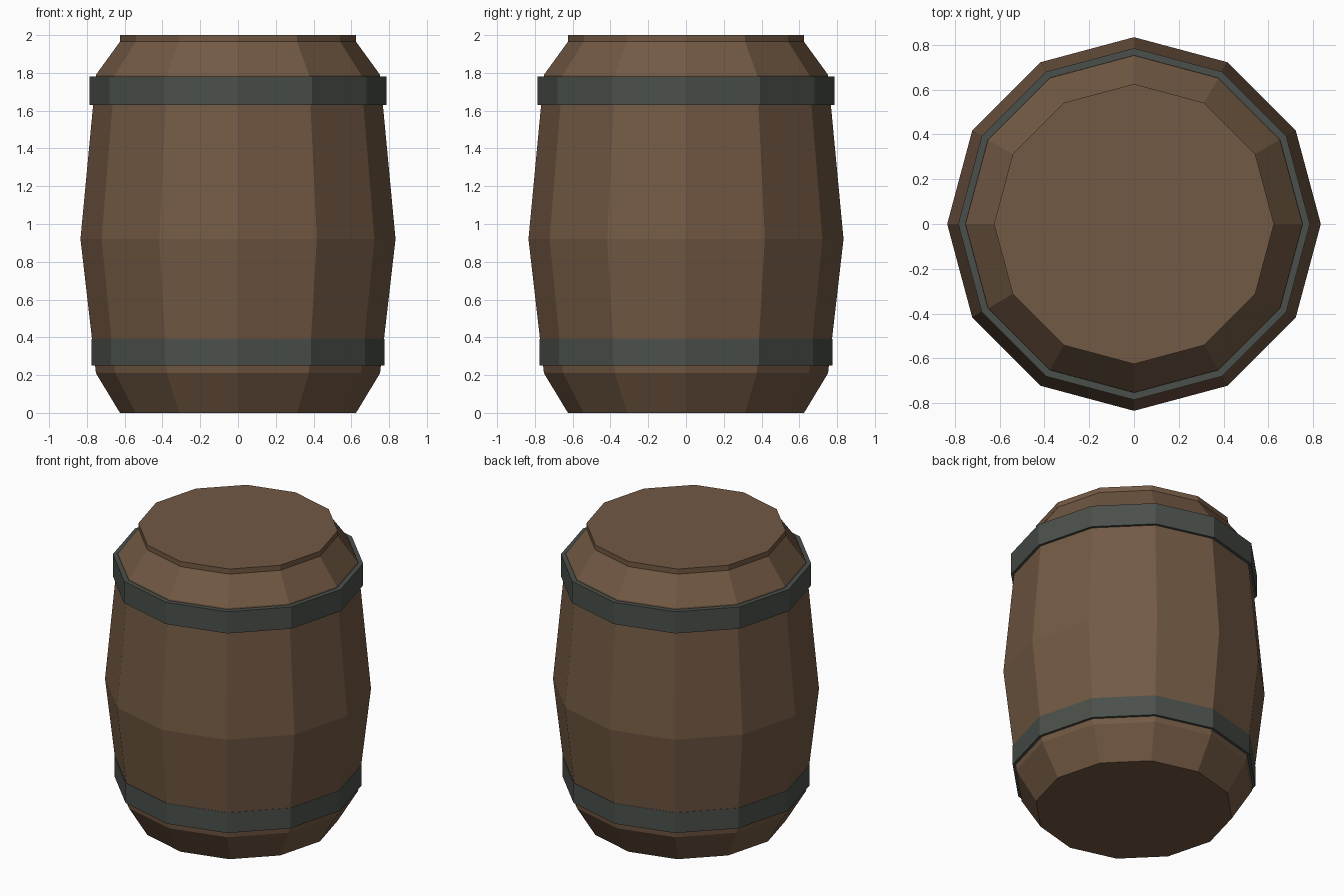
import bpy, bmesh
from math import cos, sin, tau

SIDES = 12

cube = bpy.data.objects.get("Cube")
if cube:
    bpy.data.objects.remove(cube, do_unlink=True)


def make_material(name, color):
    mat = bpy.data.materials.new(name)
    mat.use_nodes = True
    mat.diffuse_color = (*color, 1)
    bsdf = mat.node_tree.nodes["Principled BSDF"]
    bsdf.inputs["Base Color"].default_value = (*color, 1)
    bsdf.inputs["Roughness"].default_value = 0.9
    return mat


def lathe(name, profile, mat, closed=False):
    """Turn a (radius, height) profile into a faceted solid; open profiles get end caps."""
    bm = bmesh.new()
    rings = [[bm.verts.new((r * cos(tau * i / SIDES), r * sin(tau * i / SIDES), z))
              for i in range(SIDES)] for r, z in profile]
    pairs = list(zip(rings, rings[1:]))
    if closed:
        pairs.append((rings[-1], rings[0]))
    else:
        bm.faces.new(rings[0])
        bm.faces.new(rings[-1])
    for low, high in pairs:
        for i in range(SIDES):
            j = (i + 1) % SIDES
            bm.faces.new((low[i], low[j], high[j], high[i]))
    bmesh.ops.recalc_face_normals(bm, faces=bm.faces)
    mesh = bpy.data.meshes.new(name)
    bm.to_mesh(mesh)
    bm.free()
    mesh.materials.append(mat)
    obj = bpy.data.objects.new(name, mesh)
    bpy.context.collection.objects.link(obj)
    return obj


def hoop(name, outer, inner, bottom, top):
    """Flat metal band with an open centre."""
    lathe(name, [(outer, bottom), (outer, top), (inner, top), (inner, bottom)],
          iron, closed=True)


wood = make_material("brown wood", (0.17, 0.1, 0.057))
iron = make_material("dark iron", (0.07, 0.08, 0.07))

# Bulging wooden body with sloped shoulders and a short upright lid rim
lathe("barrel_body", [(0.625, 0), (0.752, 0.21), (0.834, 0.92),
                      (0.752, 1.79), (0.625, 1.965), (0.625, 2)], wood)

# Metal hoops
hoop("upper_hoop", 0.785, 0.745, 1.63, 1.78)
hoop("lower_hoop", 0.775, 0.745, 0.25, 0.39)
